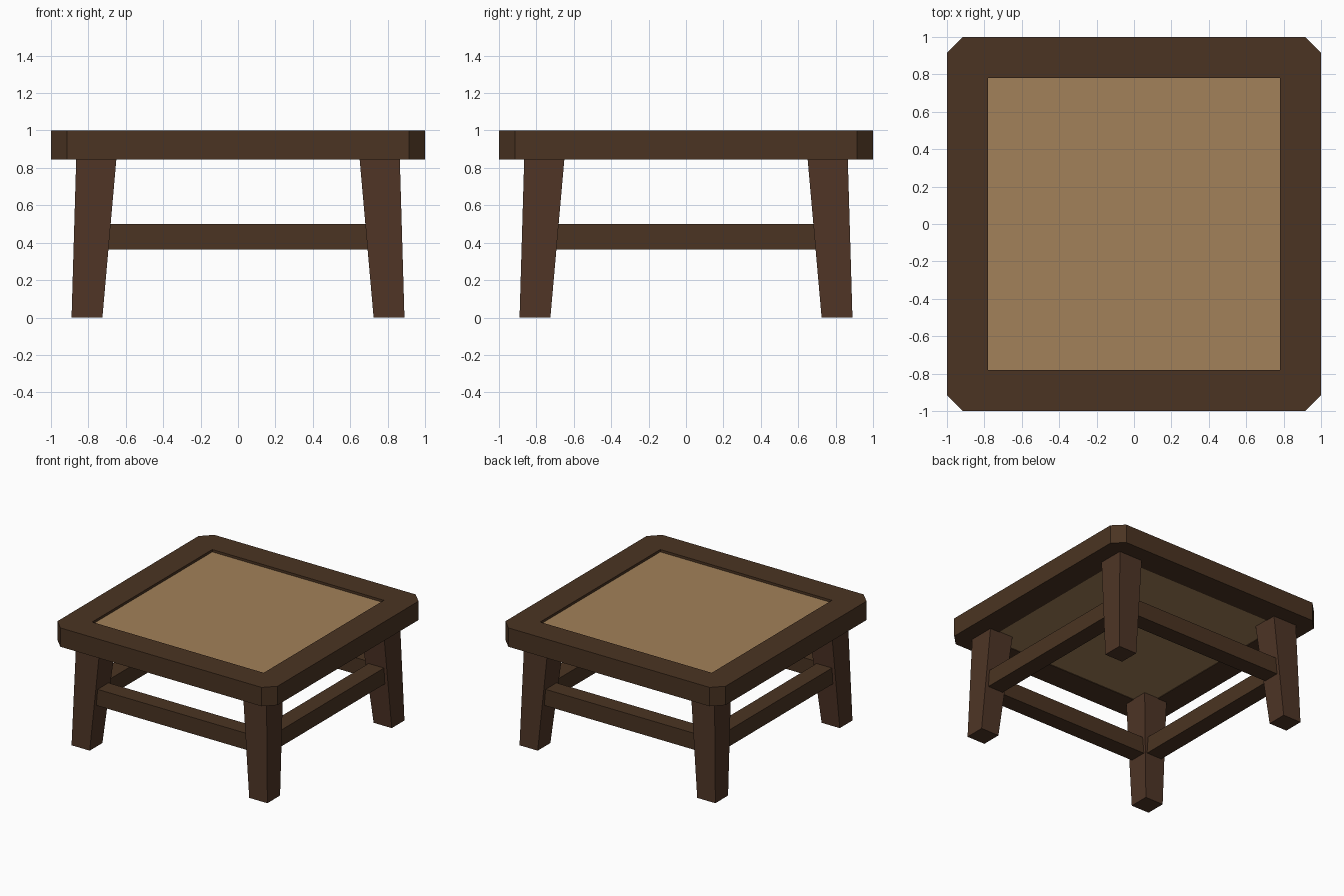
import bpy, bmesh
from math import pi
from mathutils import Matrix

cube = bpy.data.objects.get("Cube")
if cube:
    bpy.data.objects.remove(cube, do_unlink=True)


def material(name, rgb):
    m = bpy.data.materials.new(name)
    m.use_nodes = True
    m.diffuse_color = (*rgb, 1)
    m.node_tree.nodes["Principled BSDF"].inputs["Base Color"].default_value = (*rgb, 1)
    return m


dark_wood = material("dark wood", (0.069, 0.034, 0.016))
leg_wood = material("reddish wood", (0.077, 0.035, 0.019))
tan = material("tan seat", (0.365, 0.220, 0.100))


def finish(bm, name, mat):
    bmesh.ops.recalc_face_normals(bm, faces=bm.faces)
    mesh = bpy.data.meshes.new(name)
    bm.to_mesh(mesh)
    bm.free()
    mesh.materials.append(mat)
    obj = bpy.data.objects.new(name, mesh)
    bpy.context.collection.objects.link(obj)
    return obj


def box(name, mat, x, y, z):
    """Box between the (low, high) pairs on each axis."""
    bm = bmesh.new()
    bmesh.ops.create_cube(bm, size=1)
    for v in bm.verts:
        v.co = [pair[c > 0] for pair, c in zip((x, y, z), v.co)]
    return finish(bm, name, mat)


# Seat frame: one mitred rail outline turned four times and welded
BOTTOM, TOP, INNER, CUT = 0.845, 1.0, 0.78, 0.915
mitre = (1 + CUT) / 2
outline = [(INNER, -INNER), (mitre, -mitre), (1, -CUT),
           (1, CUT), (mitre, mitre), (INNER, INNER)]
bm = bmesh.new()
for turn in range(4):
    spin = Matrix.Rotation(turn * pi / 2, 3, 'Z')
    low, high = ([bm.verts.new(spin @ Matrix.Translation((x, y, z)).translation)
                  for x, y in outline] for z in (BOTTOM, TOP))
    bm.faces.new(low)
    bm.faces.new(high)
    for a, b in ((1, 2), (2, 3), (3, 4), (5, 0)):
        bm.faces.new((low[a], low[b], high[b], high[a]))
bmesh.ops.remove_doubles(bm, verts=bm.verts, dist=0.0001)
finish(bm, "seat_frame", dark_wood)

# Seat panel, slightly sunk in the frame
box("seat_panel", tan, (-INNER, INNER), (-INNER, INNER), (BOTTOM + 0.005, 0.98))

# Splayed legs, wider at the top, and stretchers between them
for sx, side in ((1, "left"), (-1, "right")):
    for sy, end in ((-1, "front"), (1, "back")):
        leg = box(f"{end}_{side}_leg", leg_wood, (0, 1), (0, 1), (0, BOTTOM + 0.005))
        for v in leg.data.vertices:
            low, high = (0.65, 0.865) if v.co.z > 0.1 else (0.725, 0.89)
            v.co.x = sx * (high if v.co.x > 0.5 else low)
            v.co.y = sy * (high if v.co.y > 0.5 else low)
        if sx * sy < 0:
            leg.data.flip_normals()

for s, across, along in ((-1, "front", "right"), (1, "back", "left")):
    band = sorted((s * 0.71, s * 0.85))
    box(f"{across}_stretcher", dark_wood, (-0.75, 0.75), band, (0.365, 0.5))
    box(f"{along}_stretcher", dark_wood, band, (-0.75, 0.75), (0.365, 0.5))
